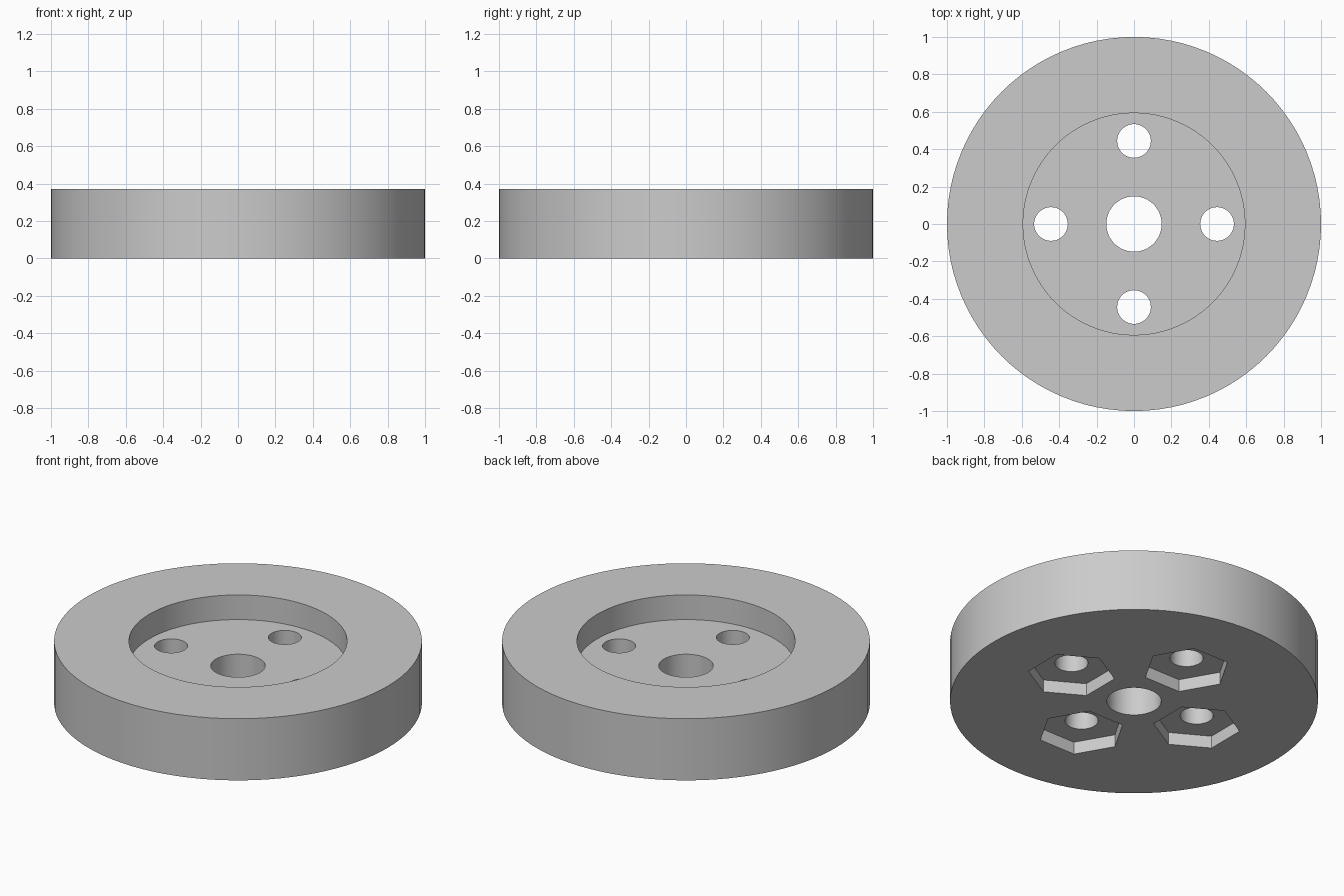
import bpy, math

if "Cube" in bpy.data.objects:
    bpy.data.objects.remove(bpy.data.objects["Cube"])

HEIGHT = 0.37        # disc thickness
FLOOR = 0.222        # floor of the top recess
NUT_DEPTH = 0.074    # depth of the hexagonal nut pockets
BOLT_CIRCLE = 0.444  # distance of bolt holes from the centre

grey = bpy.data.materials.new("plain grey")
grey.diffuse_color = (0.6, 0.6, 0.6, 1)
grey.use_nodes = True
grey.node_tree.nodes["Principled BSDF"].inputs["Base Color"].default_value = grey.diffuse_color


def prism(name, radius, z0, z1, sides, x=0.0, y=0.0, turn=0.0):
    bpy.ops.mesh.primitive_cylinder_add(
        vertices=sides, radius=radius, depth=z1 - z0,
        location=(x, y, (z0 + z1) / 2), rotation=(0, 0, turn))
    obj = bpy.context.object
    obj.name = name
    obj.data.materials.append(grey)
    return obj


# Main disc
disc = prism("wheel_disc", 1.0, 0, HEIGHT, 96)

# Top recess and central axle hole
cutters = [prism("recess_cutter", 0.593, FLOOR, HEIGHT + 0.2, 96),
           prism("axle_hole_cutter", 0.148, -0.2, HEIGHT + 0.2, 64)]

# Four bolt holes, each with a nut pocket underneath, flat side to the centre
for i in range(4):
    a = i * math.pi / 2
    x, y = BOLT_CIRCLE * math.cos(a), BOLT_CIRCLE * math.sin(a)
    cutters.append(prism("bolt_hole_cutter", 0.09, -0.2, HEIGHT + 0.2, 48, x, y))
    # a six-sided cylinder starts with a corner on its y axis
    cutters.append(prism("nut_pocket_cutter", 0.237, -0.2, NUT_DEPTH, 6, x, y, a))

# Cut everything out of the disc
for cutter in cutters:
    mod = disc.modifiers.new(cutter.name, 'BOOLEAN')
    mod.operation = 'DIFFERENCE'
    mod.solver = 'EXACT'
    mod.object = cutter
    bpy.ops.object.select_all(action='DESELECT')
    bpy.context.view_layer.objects.active = disc
    disc.select_set(True)
    bpy.ops.object.modifier_apply(modifier=mod.name)
    bpy.data.objects.remove(cutter, do_unlink=True)

# Smooth round walls, crisp rims
bpy.ops.object.shade_smooth_by_angle(angle=math.radians(30))
